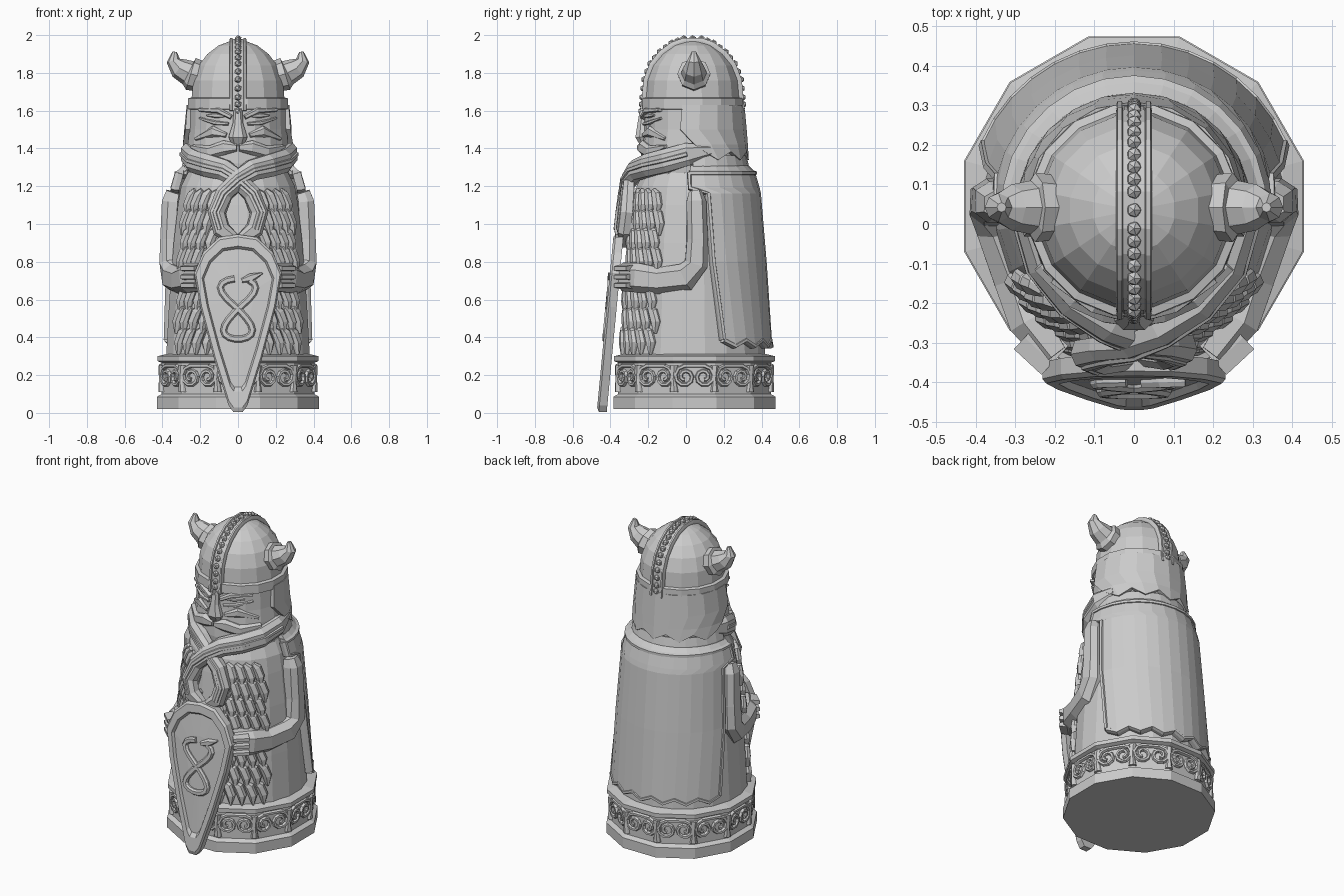
import bpy, bmesh, math
from mathutils import Vector

if "Cube" in bpy.data.objects:
    bpy.data.objects.remove(bpy.data.objects["Cube"])

stone = bpy.data.materials.new("grey stone")
stone.use_nodes = True
GREY = (0.6, 0.6, 0.6, 1)
stone.diffuse_color = GREY
stone.node_tree.nodes["Principled BSDF"].inputs["Base Color"].default_value = GREY

BODY_Y, HEAD_Y = 0.04, 0.035
SLAB = [(-1, -1), (-1, .2), (-.55, 1), (.55, 1), (1, .2), (1, -1)]
ROUND = [(math.cos(k * math.pi / 4), math.sin(k * math.pi / 4)) for k in range(8)]
FRONT = Vector((0, -1, 0))


def finish(name, bm):
    bmesh.ops.recalc_face_normals(bm, faces=bm.faces)
    mesh = bpy.data.meshes.new(name)
    bm.to_mesh(mesh)
    bm.free()
    mesh.materials.append(stone)
    ob = bpy.data.objects.new(name, mesh)
    bpy.context.collection.objects.link(ob)
    return ob


def polar(deg, z, r, cy=BODY_Y):
    a = math.radians(deg)
    return Vector((r * math.cos(a), cy + r * math.sin(a), z))


def on_front(x, z, r, cy=HEAD_Y):
    return Vector((x, cy - math.sqrt(r * r - x * x), z))


def outward(p):
    return Vector((p.x, p.y - BODY_Y, 0)).normalized()


def sweep(bm, pts, widths, thick, normal=outward, section=SLAB):
    """Sweep a section along a path; widths and thick may be lists or numbers."""
    pts = [Vector(p) for p in pts]
    n = len(pts)
    widths = widths if isinstance(widths, list) else [widths] * n
    thick = thick if isinstance(thick, list) else [thick] * n
    rings = []
    for i, p in enumerate(pts):
        t = (pts[min(i + 1, n - 1)] - pts[max(i - 1, 0)]).normalized()
        out = normal(p) if callable(normal) else normal
        out = (out - t * out.dot(t)).normalized()
        side = t.cross(out)
        rings.append([bm.verts.new(p + side * s * widths[i] + out * h * thick[i]) for s, h in section])
    k = len(section)
    for a, b in zip(rings, rings[1:]):
        for j in range(k):
            bm.faces.new((a[j], a[(j + 1) % k], b[(j + 1) % k], b[j]))
    bm.faces.new(rings[0])
    bm.faces.new(rings[-1])


def lathe(name, profile, sides, cy):
    bm = bmesh.new()
    rings = [[bm.verts.new(polar((j + .5) * 360 / sides, z, r, cy)) for j in range(sides)] for z, r in profile]
    for a, b in zip(rings, rings[1:]):
        for j in range(sides):
            m = (j + 1) % sides
            bm.faces.new((a[j], a[m], b[m], b[j]))
    bm.faces.new(rings[0])
    bm.faces.new(rings[-1])
    return finish(name, bm)


def shell(name, rows, cols, zigzag, thick, cy):
    """Curved sheet round the back; rows are (height, radius, start angle)."""
    bm = bmesh.new()
    grid = []
    for i, (z, r, a0) in enumerate(rows):
        jag = zigzag if i == len(rows) - 1 else 0
        grid.append([polar(a0 + (180 - 2 * a0) * j / cols, z + jag * (-1) ** j, r, cy) for j in range(cols + 1)])
    vs = [[bm.verts.new(p) for p in row] for row in grid]
    for a, b in zip(vs, vs[1:]):
        for j in range(cols):
            bm.faces.new((a[j], a[j + 1], b[j + 1], b[j]))
    ob = finish(name, bm)
    mod = ob.modifiers.new("thickness", "SOLIDIFY")
    mod.thickness, mod.offset = thick, 0
    return grid


# Base with carved scroll band
lathe("base", [(.02, .445), (.085, .445), (.1, .418), (.265, .418), (.275, .442), (.3, .442), (.312, .39)], 12, .045)
bm = bmesh.new()
for k in range(12):
    a = math.radians(30 * k)
    n, t = Vector((math.cos(a), math.sin(a), 0)), Vector((-math.sin(a), math.cos(a), 0))
    centre = Vector((0, .045, .18)) + n * .405
    for s in (-1, 1):
        path = []
        for i in range(15):
            f = i / 14
            ang = math.pi * (.5 - 3 * f)
            rad = .058 - .042 * f
            path.append(centre + t * s * (-.05 + rad * math.cos(ang) * -1) + Vector((0, 0, .012 + rad * math.sin(ang))))
        sweep(bm, path, .011, .014, n)
    sweep(bm, [centre + t * -.06 + Vector((0, 0, .07)), centre + t * .06 + Vector((0, 0, .07))], .011, .014, n)
    sweep(bm, [centre + t * .106 + Vector((0, 0, z)) for z in (-.07, 0, .07)], [.022, .01, .022], .014, n)
finish("base_scrolls", bm)

# Torso
BODY = [(.3, .385), (.6, .368), (.9, .345), (1.1, .322), (1.2, .305), (1.3, .255)]
lathe("tunic", BODY, 20, BODY_Y)


def body_radius(z):
    for (z0, r0), (z1, r1) in zip(BODY, BODY[1:]):
        if z <= z1:
            return r0 + (r1 - r0) * (z - z0) / (z1 - z0)
    return BODY[-1][1]


# Carved fur tufts over the front of the tunic
bm = bmesh.new()
for row, z in enumerate((.37, .48, .59, .8, .9, 1.0, 1.1)):
    for side in (-1, 1):
        for k in range(5):
            a = 14 + 9.5 * k + 4 * (row % 2)
            path = []
            for da, dz in ((-5, .08), (-1, .055), (2, 0), (2, -.06)):
                zz = min(max(z + dz, .305), 1.18)
                path.append(polar(-90 + side * (a + da), zz, body_radius(zz) + .004))
            sweep(bm, path, [.012, .027, .027, .006], [.01, .018, .022, .012])
finish("fur_tufts", bm)

# Cape with raised trim
cape = shell("cape", [(1.3, .28, -3), (1.27, .312, -4), (1.19, .335, -3), (1.16, .342, 13),
                      (.8, .372, 16), (.37, .402, 23)], 14, .016, .03, BODY_Y)
bm = bmesh.new()
sweep(bm, cape[1], .014, .024)
sweep(bm, cape[-1], .014, .02)
for j in (0, -1):
    sweep(bm, [row[j] for row in cape[1:]], .014, .022)
finish("cape_trim", bm)

# Arms reaching to the shield
for side, label in ((1, "left"), (-1, "right")):
    bm = bmesh.new()
    path = [(.345, .05, 1.17), (.36, .055, 1.12), (.368, .06, .92), (.368, .055, .79), (.35, .0, .72),
            (.305, -.14, .70), (.265, -.25, .715), (.2, -.335, .72)]
    sweep(bm, [(side * x, y, z) for x, y, z in path], [.035, .052, .055, .062, .075, .07, .078, .075],
          [.035, .042, .042, .047, .05, .05, .05, .035])
    for dz in (-.045, 0, .045):
        sweep(bm, [(side * .27, -.28, .72 + dz), (side * .2, -.345, .72 + dz)], .018, .05)
    finish(label + "_arm", bm)

# Head, hair and neck
lathe("head", [(1.22, .262), (1.32, .275), (1.42, .27), (1.5, .262), (1.62, .258)], 18, HEAD_Y)
shell("hair", [(1.63, .262, -12), (1.5, .274, -14), (1.42, .28, 2), (1.36, .285, 12)], 10, .022, .025, HEAD_Y)
shell("neck_wrap", [(1.36, .27, 0), (1.31, .282, 0), (1.25, .285, 0)], 14, .012, .03, HEAD_Y)

# Face details
bm = bmesh.new()
sweep(bm, [(0, -.225, 1.61), (0, -.235, 1.53), (0, -.24, 1.46), (0, -.228, 1.415)], [.022, .028, .05, .03],
      [.018, .022, .028, .012], FRONT)
for s in (-1, 1):
    def line(points, r):
        return [on_front(s * x, z, r) for x, z in points]
    sweep(bm, line([(.035, 1.565), (.1, 1.6), (.2, 1.605)], .262), [.012, .016, .01], .018)
    sweep(bm, line([(.07, 1.57), (.115, 1.575), (.165, 1.575)], .26), [.004, .015, .004], .01)
    sweep(bm, line([(.05, 1.53), (.12, 1.535), (.2, 1.56)], .26), [.008, .012, .006], .012)
    sweep(bm, line([(.06, 1.47), (.13, 1.49), (.22, 1.45)], .262), [.012, .03, .01], .014)
    sweep(bm, line([(.005, 1.405), (.07, 1.405), (.15, 1.38), (.235, 1.41)], .272), [.02, .038, .035, .01], .022)
finish("face_details", bm)

# Beard strands that wrap the jaw, cross and form a loop
for side, label, lift in ((1, "left", .012), (-1, "right", 0)):
    bm = bmesh.new()
    path = [polar(-90 + side * a, z, r + lift, HEAD_Y) for a, z, r in
            ((110, 1.39, .262), (85, 1.37, .275), (60, 1.335, .28), (35, 1.31, .29), (14, 1.285, .31))]
    path += [Vector((side * x, y - lift, z)) for x, y, z in
             ((0, -.3, 1.235), (-.075, -.312, 1.16), (-.115, -.325, 1.06), (-.09, -.335, .97), (0, -.335, .9))]
    sweep(bm, path, [.03, .06, .062, .06, .055, .048, .046, .046, .046, .03],
          [.02, .028, .03, .03, .03, .028, .028, .03, .03, .02])
    sweep(bm, [p + outward(p) * .022 for p in path[1:9]], .014, .014)
    finish(label + "_beard_strand", bm)

# Helmet with brow band, studded crest and horns
DOME = [(1.67, .25), (1.76, .242), (1.84, .212), (1.9, .165), (1.945, .105), (1.967, .045)]
lathe("helmet", [(1.605, .258), (1.61, .272), (1.665, .27)] + DOME, 16, HEAD_Y)
DOME_MID = Vector((0, HEAD_Y, 1.66))


def from_dome(p):
    return (p - Vector((p.x, DOME_MID.y, DOME_MID.z))).normalized()


arc = [Vector((0, HEAD_Y - r, z)) for z, r in [(1.6, .258)] + DOME]
arc += [Vector((0, 2 * HEAD_Y - p.y, p.z)) for p in reversed(arc)]
bm = bmesh.new()
sweep(bm, arc, .045, .012, from_dome)
for x in (-.036, .036):
    sweep(bm, [p + Vector((x, 0, 0)) for p in arc], .01, .019, from_dome)
finish("helmet_crest", bm)
bm = bmesh.new()
for a, b in zip(arc, arc[1:]):
    for f in (.0, .5):
        p = a.lerp(b, f)
        made = bmesh.ops.create_icosphere(bm, subdivisions=1, radius=.02)
        bmesh.ops.translate(bm, verts=made["verts"], vec=p + from_dome(p) * .013)
finish("crest_studs", bm)

for side, label in ((1, "left"), (-1, "right")):
    bm = bmesh.new()
    path = [(.18, 1.775), (.25, 1.795), (.262, 1.8), (.31, 1.825), (.343, 1.865), (.335, 1.912)]
    radii = [.08, .088, .068, .058, .036, .012]
    sweep(bm, [(side * x, .042, z) for x, z in path], radii, radii, Vector((0, 1, 0)), ROUND)
    finish(label + "_horn", bm)

# Kite shield leaning against the front


def shield_y(z, depth):
    return -.42 + .095 * z - depth


half = [(0, .945), (.1, .93), (.185, .85), (.232, .74), (.2, .56), (.125, .28), (.05, .04), (.025, .005)]
outline = half + [(-x, z) for x, z in reversed(half[1:])]
bm = bmesh.new()
rings = []
for scale, depth in ((1, 0), (1, .042), (.96, .053), (.82, .053), (.78, .036), (.4, .042)):
    ring = []
    for x, z in outline:
        zz = .6 + (z - .6) * scale
        ring.append(bm.verts.new((x * scale, shield_y(zz, depth), zz)))
    rings.append(ring)
n = len(outline)
for a, b in zip(rings, rings[1:]):
    for j in range(n):
        bm.faces.new((a[j], a[(j + 1) % n], b[(j + 1) % n], b[j]))
bm.faces.new(rings[0])
bm.faces.new(rings[-1])
finish("shield", bm)

# Knotted serpent on the shield
bm = bmesh.new()
knot = []
for i in range(27):
    t = 2 * math.pi * i / 28 + .35
    z = .55 + .16 * math.cos(t)
    knot.append(Vector((.085 * math.sin(2 * t) * (1.1 if z > .55 else .9), shield_y(z, .046), z)))
sweep(bm, knot, .018, .014, FRONT)
head = [(.02, .7), (.07, .715), (.13, .74)]
sweep(bm, [(x, shield_y(z, .046), z) for x, z in head], [.012, .024, .004], .016, FRONT)
finish("shield_knot", bm)
